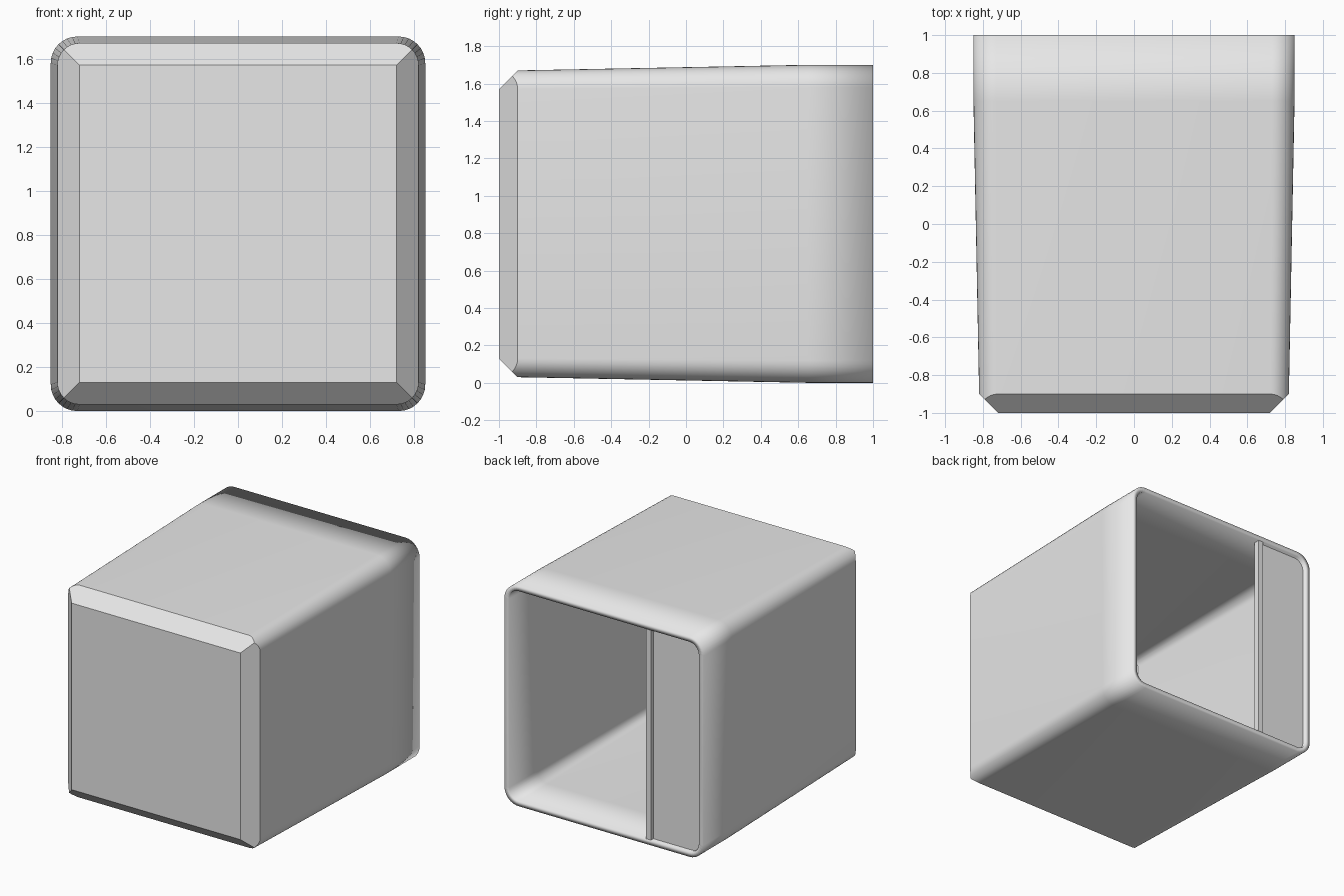
import bpy, bmesh
from math import sin, cos, pi

if "Cube" in bpy.data.objects:
    bpy.data.objects.remove(bpy.data.objects["Cube"])

MID = 0.85      # height of the centre line
WALL = 0.04     # shell thickness
SEG = 8         # segments per rounded corner

grey = bpy.data.materials.new("light_grey")
grey.use_nodes = True
colour = (0.8, 0.8, 0.8, 1)
grey.diffuse_color = colour
grey.node_tree.nodes["Principled BSDF"].inputs["Base Color"].default_value = colour


def rounded_square(half, radius):
    """Points of a rounded square, one list per corner, anticlockwise."""
    corners = []
    for k, (sx, sz) in enumerate([(1, 1), (-1, 1), (-1, -1), (1, -1)]):
        c = half - radius
        angles = [(k + i / SEG) * pi / 2 for i in range(SEG + 1)]
        corners.append([(sx * c + radius * cos(a), sz * c + radius * sin(a)) for a in angles])
    return corners


def finish(bm, name):
    bmesh.ops.recalc_face_normals(bm, faces=bm.faces)
    mesh = bpy.data.meshes.new(name)
    bm.to_mesh(mesh)
    bm.free()
    mesh.materials.append(grey)
    obj = bpy.data.objects.new(name, mesh)
    bpy.context.collection.objects.link(obj)
    return obj


# Shell: straight collar at the back, gentle taper, flat bevels round the front
bm = bmesh.new()
rings = []
for half, radius, y in [(0.85, 0.12, 1.0), (0.85, 0.12, 0.65), (0.82, 0.10, None)]:
    ring = []
    for corner in rounded_square(half, radius):
        for x, z in corner:
            # the front ring follows the bevel planes
            depth = -0.9 - (half - max(abs(x), abs(z))) if y is None else y
            ring.append(bm.verts.new((x, depth, MID + z)))
    rings.append(ring)
count = len(rings[0])
for a, b in zip(rings, rings[1:]):
    for i in range(count):
        j = (i + 1) % count
        bm.faces.new((a[i], a[j], b[j], b[i]))

front = [bm.verts.new((0.72 * sx, -1, MID + 0.72 * sz))
         for sx, sz in [(1, 1), (-1, 1), (-1, -1), (1, -1)]]
bm.faces.new(front)
for k in range(4):
    start = k * (SEG + 1) + SEG // 2
    edge = [rings[-1][(start + i) % count] for i in range(SEG + 2)]
    bm.faces.new(edge + [front[(k + 1) % 4], front[k]])
# open shells need their normals settled before thickening inward
shell = finish(bm, "box_shell")
if shell.data.polygons[0].normal.dot(shell.data.polygons[0].center - shell.data.vertices[0].co.lerp(
        shell.data.vertices[count // 2].co, 0.5)) < 0:
    shell.data.flip_normals()
thick = shell.modifiers.new("wall", "SOLIDIFY")
thick.thickness = WALL
thick.offset = -1
thick.use_even_offset = True

# Recessed panel closing one side of the open back
bm = bmesh.new()
half = 0.83
corners = rounded_square(half, 0.10)
outline = [(-0.38, half)] + corners[1] + corners[2] + [(-0.38, -half)]
face = bm.faces.new([bm.verts.new((x, 0.97, MID + z)) for x, z in outline])
extruded = bmesh.ops.extrude_face_region(bm, geom=[face], use_keep_orig=True)
moved = [g for g in extruded["geom"] if isinstance(g, bmesh.types.BMVert)]
bmesh.ops.translate(bm, verts=moved, vec=(0, -0.02, 0))
panel = finish(bm, "side_panel")

# Upright bar along the panel's inner edge
bm = bmesh.new()
bmesh.ops.create_cube(bm, size=1)
bmesh.ops.scale(bm, verts=bm.verts, vec=(0.04, 0.05, 2 * (MID - WALL)))
bmesh.ops.translate(bm, verts=bm.verts, vec=(-0.38, 0.975, MID))
bar = finish(bm, "divider_bar")

for obj in (shell, panel, bar):
    bpy.ops.object.select_all(action="DESELECT")
    obj.select_set(True)
    bpy.context.view_layer.objects.active = obj
    bpy.ops.object.shade_smooth_by_angle(angle=pi / 6)
